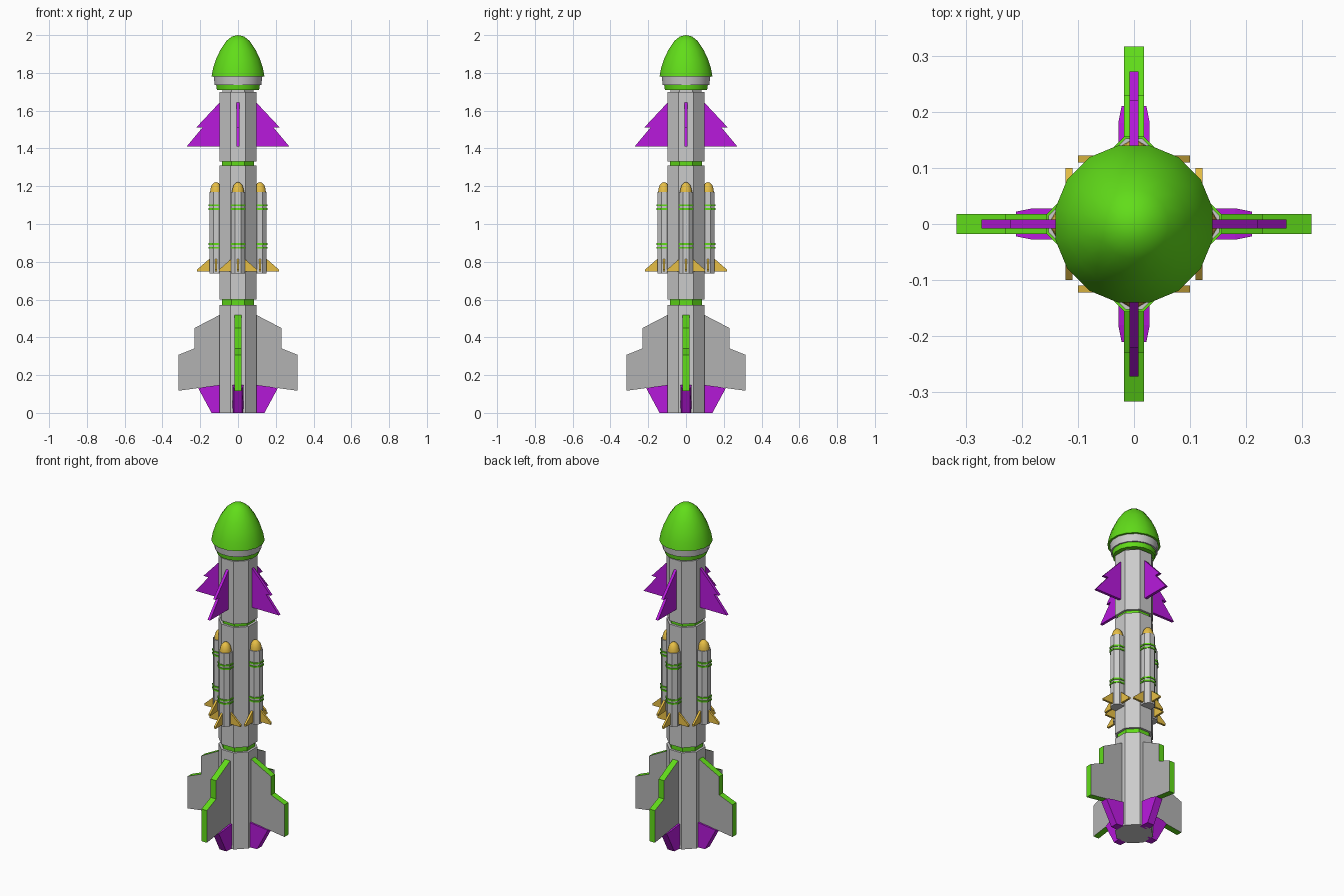
import bpy, bmesh
from math import pi, cos, sin
from mathutils import Matrix, Vector

if "Cube" in bpy.data.objects:
    bpy.data.objects.remove(bpy.data.objects["Cube"])


def material(name, rgb):
    m = bpy.data.materials.new(name)
    m.diffuse_color = (*rgb, 1)
    m.use_nodes = True
    m.node_tree.nodes["Principled BSDF"].inputs["Base Color"].default_value = m.diffuse_color
    return m


GREEN = material("green", (0.12, 0.72, 0.01))
PURPLE = material("purple", (0.48, 0.01, 0.72))
GOLD = material("gold", (0.80, 0.52, 0.06))
GREY = material("grey", (0.45, 0.45, 0.45))


def finish(name, bm, mats=(), smooth=False, at=(0, 0, 0)):
    bmesh.ops.recalc_face_normals(bm, faces=bm.faces[:])
    mesh = bpy.data.meshes.new(name)
    bm.to_mesh(mesh)
    bm.free()
    for m in mats:
        mesh.materials.append(m)
    ob = bpy.data.objects.new(name, mesh)
    ob.location = at
    bpy.context.collection.objects.link(ob)
    if smooth:
        bpy.ops.object.select_all(action='DESELECT')
        ob.select_set(True)
        bpy.context.view_layer.objects.active = ob
        bpy.ops.object.shade_smooth_by_angle(angle=pi / 4)
    return ob


def lathe(name, profile, sides, mat=None, smooth=False, at=(0, 0, 0)):
    """Turn (radius, z) points, bottom to top, into a closed solid; flats face x and y."""
    bm = bmesh.new()
    rings = []
    for r, z in profile:
        if r == 0:
            rings.append([bm.verts.new((0, 0, z))] * sides)
        else:
            angles = [(i + 0.5) * 2 * pi / sides for i in range(sides)]
            rings.append([bm.verts.new((r * cos(a), r * sin(a), z)) for a in angles])
    for lo, hi in zip(rings, rings[1:]):
        for i in range(sides):
            j = (i + 1) % sides
            quad = [lo[i], lo[j], hi[j], hi[i]]
            bm.faces.new(list(dict.fromkeys(quad)))
    for ring in (rings[0], rings[-1]):
        if ring[0] is not ring[1]:
            bm.faces.new(ring)
    return finish(name, bm, [mat] if mat else [], smooth, at)


def fins(name, profile, half, mats, at=(0, 0, 0), rim=0):
    """Four radial fins from one (distance, z, [half thickness]) outline."""
    bm = bmesh.new()
    for k in range(4):
        turn = Matrix.Rotation(k * pi / 2, 3, 'Z')
        sides = []
        for s in (-1, 1):
            sides.append([bm.verts.new(turn @ Vector((p[0], s * (p[2] if len(p) > 2 else half), p[1])))
                          for p in profile])
            bm.faces.new(sides[-1])
        n = len(profile)
        for i in range(n):
            j = (i + 1) % n
            f = bm.faces.new([sides[0][i], sides[0][j], sides[1][j], sides[1][i]])
            f.material_index = rim
    return finish(name, bm, mats, at=at)


# Octagonal hull sections and the narrower bands joining them
R = 0.106
for name, z0, z1 in (("lower_hull", 0, 0.57), ("middle_hull", 0.6, 1.31), ("upper_hull", 1.33, 1.70)):
    lathe(name, [(R, z0), (R, z1)], 8)
for name, z0, z1 in (("lower_band", 0.57, 0.60), ("upper_band", 1.31, 1.33)):
    lathe(name, [(0.092, z0), (0.092, z1)], 8, GREEN)

# Nose with its collars
lathe("nose_neck", [(0.09, 1.70), (0.09, 1.712)], 8)
lathe("nose_lower_collar", [(0.114, 1.71), (0.118, 1.737)], 16, GREEN, True)
lathe("nose_upper_collar", [(0.126, 1.737), (0.131, 1.78)], 16, None, True)
lathe("nose_cone", [(0.143, 1.78), (0.135, 1.823), (0.119, 1.872), (0.095, 1.922),
                    (0.062, 1.97), (0.032, 1.993), (0, 2.0)], 16, GREEN, True)

# Notched upper fins
fins("upper_fins", [(0.08, 1.66), (0.1, 1.64), (0.22, 1.512), (0.187, 1.512), (0.272, 1.41), (0.08, 1.41)],
     0.008, [PURPLE])

# Large tail fins: grey sides, green rim
fins("tail_fins", [(0.08, 0.527), (0.1, 0.517), (0.229, 0.45), (0.229, 0.342), (0.316, 0.307),
                   (0.316, 0.117), (0.08, 0.15)], 0.018, [GREY, GREEN], rim=1)

# Purple feet below the tail fins, tapering outward
fins("tail_feet", [(0.08, 0.15, 0.028), (0.18, 0.137, 0.028), (0.21, 0.13, 0.022),
                   (0.14, 0, 0.022), (0.08, 0, 0.028)], 0.028, [PURPLE])

# Four side boosters with rings, domed tips and small fins
for k, side in enumerate(("right", "back", "left", "front")):
    pos = (0.116 * cos(k * pi / 2), 0.116 * sin(k * pi / 2), 0)
    lathe(side + "_booster", [(0.039, 0.738), (0.039, 1.17)], 8, at=pos)
    lathe(side + "_booster_tip", [(0.033, 1.165), (0.031, 1.185), (0.024, 1.205), (0.013, 1.218), (0, 1.222)],
          12, GOLD, True, pos)
    for i, z in enumerate((0.87, 0.89, 1.075, 1.095)):
        lathe(f"{side}_booster_ring_{i + 1}", [(0.044, z), (0.044, z + 0.009)], 8, GREEN, at=pos)
    fins(side + "_booster_fins", [(0.03, 0.82), (0.036, 0.815), (0.1, 0.759), (0.1, 0.748), (0.03, 0.748)],
         0.006, [GOLD], at=pos)
